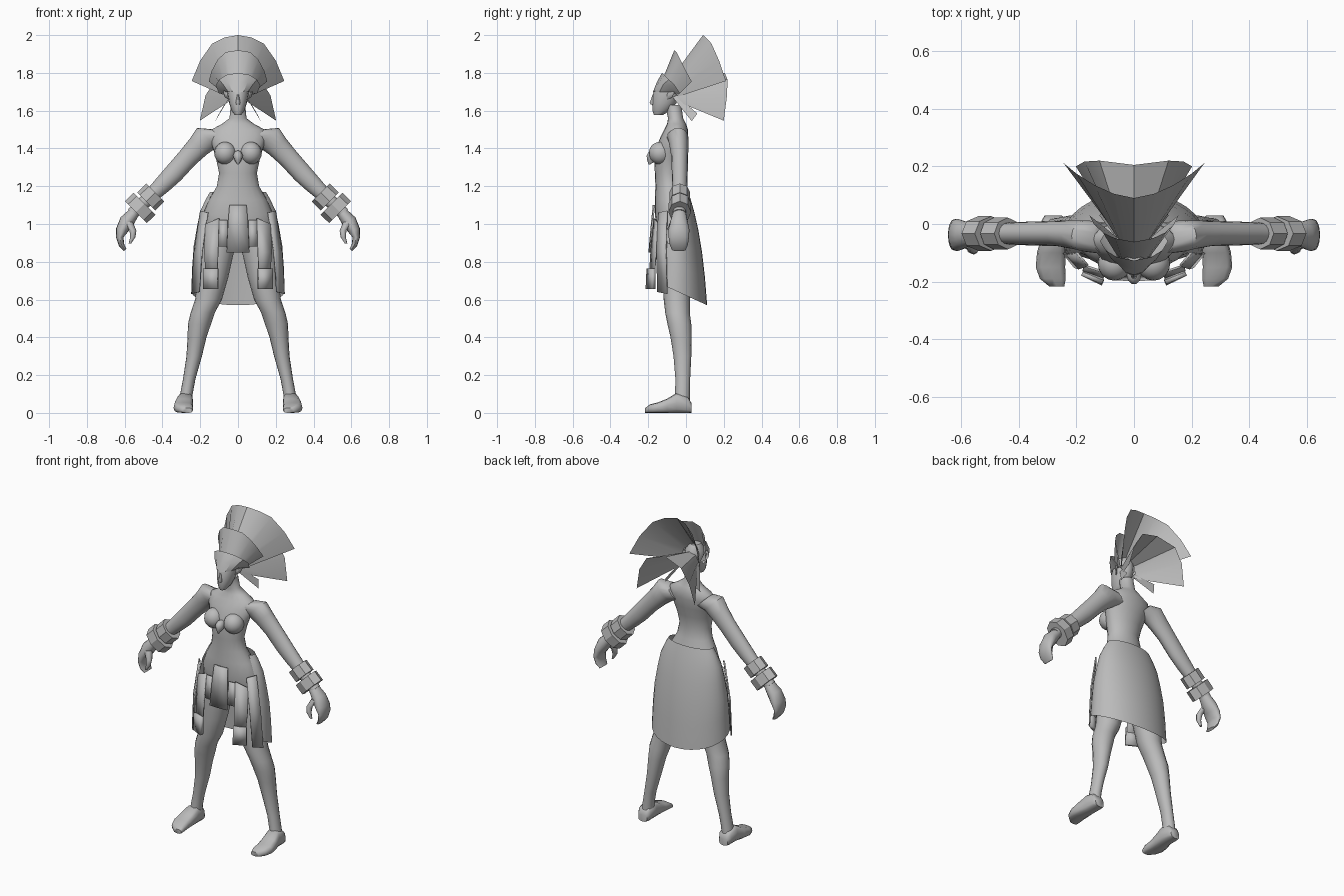
import bpy, bmesh, math
from mathutils import Vector

grey = bpy.data.materials.new("plain_grey")
grey.diffuse_color = (0.5, 0.5, 0.5, 1)
X, Y, Z = Vector((1, 0, 0)), Vector((0, 1, 0)), Vector((0, 0, 1))


def finish(name, bm, angle=40):
    bmesh.ops.recalc_face_normals(bm, faces=bm.faces)
    me = bpy.data.meshes.new(name)
    bm.to_mesh(me)
    bm.free()
    me.materials.append(grey)
    ob = bpy.data.objects.new(name, me)
    bpy.context.collection.objects.link(ob)
    bpy.ops.object.select_all(action='DESELECT')
    ob.select_set(True)
    bpy.context.view_layer.objects.active = ob
    bpy.ops.object.shade_smooth_by_angle(angle=math.radians(angle))
    return ob


def loft(name, rings, n=16, power=1.0, angle=50):
    """Closed skin over elliptical rings: (centre, half a, half b, axis u, axis v)."""
    bm = bmesh.new()
    loops = []
    for c, a, b, u, v in rings:
        loop = []
        for i in range(n):
            t = 2 * math.pi * i / n
            cs, sn = math.cos(t), math.sin(t)
            cs = math.copysign(abs(cs) ** power, cs)
            sn = math.copysign(abs(sn) ** power, sn)
            loop.append(bm.verts.new(Vector(c) + u * a * cs + v * b * sn))
        loops.append(loop)
    for p, q in zip(loops, loops[1:]):
        for i in range(n):
            j = (i + 1) % n
            bm.faces.new((p[i], p[j], q[j], q[i]))
    bm.faces.new(loops[0])
    bm.faces.new(loops[-1])
    return finish(name, bm, angle)


def upright(rows, s=1):
    """Horizontal rings from (z, centre x, half width, front y, back y)."""
    return [((s * cx, (f + b) / 2, z), w, (b - f) / 2, X, Y) for z, cx, w, f, b in rows]


def sheet(name, rows, mirror=False, thick=0, angle=30):
    """Grid surface through rows of points; mirror adds the left half."""
    bm = bmesh.new()
    grid = []
    for r in rows:
        if mirror:
            r = [(-x, y, z) for x, y, z in reversed(r[1:])] + list(r)
        grid.append([bm.verts.new(p) for p in r])
    for p, q in zip(grid, grid[1:]):
        for i in range(len(p) - 1):
            bm.faces.new((p[i], p[i + 1], q[i + 1], q[i]))
    ob = finish(name, bm, angle)
    if thick:
        mod = ob.modifiers.new("thickness", 'SOLIDIFY')
        mod.thickness = thick
        mod.offset = 0
    return ob


def ball(name, c, r):
    bm = bmesh.new()
    bmesh.ops.create_uvsphere(bm, u_segments=16, v_segments=10, radius=1)
    bmesh.ops.scale(bm, vec=r, verts=bm.verts)
    bmesh.ops.translate(bm, vec=c, verts=bm.verts)
    return finish(name, bm, 60)


# Torso and neck
loft("torso", upright([
    (.86, 0, .10, -.12, .0), (.95, 0, .185, -.15, .04), (1.05, 0, .185, -.165, .03),
    (1.13, 0, .152, -.165, .01), (1.2, 0, .112, -.162, -.015), (1.27, 0, .10, -.165, -.025),
    (1.34, 0, .115, -.168, -.015), (1.4, 0, .132, -.16, 0), (1.46, 0, .155, -.135, .01),
    (1.5, 0, .14, -.115, .01), (1.53, 0, .085, -.1, .0), (1.56, 0, .045, -.095, -.015),
    (1.63, 0, .038, -.11, -.025)]), 20)

# Head, nose and chest drop
loft("head", upright([
    (1.578, 0, .018, -.17, -.12), (1.60, 0, .034, -.178, -.085), (1.64, 0, .047, -.179, -.05),
    (1.69, 0, .056, -.174, -.03), (1.74, 0, .054, -.155, -.03), (1.775, 0, .03, -.13, -.06)]))
loft("nose", upright([(1.632, 0, .011, -.186, -.16), (1.642, 0, .012, -.192, -.16),
                      (1.685, 0, .006, -.177, -.16)]), 8)
loft("chest_drop", upright([
    (1.315, 0, .003, -.198, -.19), (1.34, 0, .02, -.208, -.15), (1.362, 0, .026, -.21, -.14),
    (1.382, 0, .018, -.2, -.14), (1.388, 0, .005, -.18, -.14)]), 10)

tilt_u = Vector((.7, 0, .7))
for s, side in ((1, "right"), (-1, "left")):
    M = Vector((s, 1, 1))
    u = tilt_u * M

    # Breast and pointed ear
    ball("breast_" + side, (s * .068, -.137, 1.375), (.058, .06, .06))
    loft("ear_" + side, [
        ((s * .05, -.1, 1.675), .008, .016, X, Z), ((s * .068, -.075, 1.695), .007, .026, X, Z),
        ((s * .082, -.045, 1.725), .002, .003, X, Z)], 8)

    # Arm
    loft("arm_" + side, [((s * x, y, z), a, b, u, Y) for x, y, z, a, b in (
        (.10, -.05, 1.46, .06, .055), (.165, -.042, 1.457, .074, .055),
        (.21, -.037, 1.41, .062, .05), (.265, -.033, 1.352, .055, .044),
        (.34, -.033, 1.268, .053, .042), (.40, -.033, 1.207, .047, .04),
        (.48, -.033, 1.13, .036, .034), (.56, -.035, 1.055, .033, .034))])

    # Two stepped wrist cuffs
    d = Vector((.72, 0, -.7)) * M
    for k, (cx, cz, r, ry, h) in enumerate(((.462, 1.143, .068, .055, .034),
                                            (.518, 1.085, .083, .06, .032))):
        c = Vector((s * cx, -.033, cz))
        loft("cuff_%d_%s" % (k + 1, side), [(c - d * h, r, ry, u, Y), (c + d * h, r, ry, u, Y)],
             8, 1, 30)

    # Curled hand with thumb
    loft("hand_" + side, [((s * x, y, z), a, b, Vector((s * c, 0, e)), Y)
                          for x, y, z, a, b, c, e in (
        (.55, -.035, 1.06, .03, .034, .7, .7), (.588, -.037, 1.015, .04, .046, .85, .5),
        (.612, -.038, .97, .034, .056, .97, .2), (.626, -.038, .93, .02, .054, 1, 0),
        (.617, -.038, .89, .015, .048, .9, -.4), (.598, -.038, .862, .009, .036, .8, -.6))])
    loft("thumb_" + side, [((s * x, y, z), a, a, X, Y) for x, y, z, a in (
        (.58, -.06, 1.01, .024), (.556, -.085, .965, .018), (.557, -.092, .93, .014),
        (.572, -.092, .897, .007))], 8)

    # Leg and foot
    loft("leg_" + side, upright([
        (.97, .095, .085, -.13, .04), (.85, .112, .09, -.13, .04), (.72, .133, .082, -.125, .03),
        (.6, .156, .071, -.118, .022), (.53, .187, .064, -.11, .02), (.47, .204, .061, -.098, .028),
        (.4, .217, .05, -.082, .03), (.3, .232, .041, -.066, .028), (.18, .258, .033, -.056, .022),
        (.1, .273, .033, -.058, .02), (.04, .278, .036, -.06, .02)], s))
    loft("foot_" + side, [((s * cx, y, h / 2), w, h / 2, X, Z) for y, cx, w, h in (
        (.03, .28, .03, .05), (.01, .28, .042, .085), (-.05, .28, .043, .105),
        (-.1, .287, .05, .075), (-.15, .29, .051, .055), (-.19, .282, .045, .045),
        (-.217, .268, .026, .026))], 12, .65)

    # Hanging skirt strips with square end plate
    sheet("outer_strip_" + side, [[(s * .16, -.145, 1.06), (s * .198, -.1, 1.07)],
                                  [(s * .19, -.155, .85), (s * .232, -.105, .85)],
                                  [(s * .205, -.15, .64), (s * .245, -.1, .63)]], thick=.008)
    sheet("front_strip_" + side, [[(s * .10, -.168, 1.03), (s * .172, -.145, 1.0)],
                                  [(s * .105, -.185, .85), (s * .178, -.158, .85)],
                                  [(s * .11, -.192, .73), (s * .17, -.168, .73)]], thick=.008)
    sheet("inner_strip_" + side, [[(s * .055, -.168, 1.02), (s * .10, -.165, 1.02)],
                                  [(s * .058, -.185, .88), (s * .105, -.178, .88)]], thick=.006)
    sheet("end_plate_" + side, [[(s * .108, -.2, .765), (s * .18, -.17, .765)],
                                [(s * .108, -.205, .655), (s * .18, -.17, .655)]], thick=.02)

    # Small flap beneath the ear
    sheet("neck_flap_" + side, [[(s * .045, -.07, 1.67), (s * .045, -.05, 1.68)],
                                [(s * .12, .03, 1.545), (s * .1, .06, 1.585)]])

# Centre loincloth
sheet("loincloth", [[(0, -.172, 1.1), (.045, -.168, 1.1)], [(0, -.182, 1.0), (.053, -.178, 1.0)],
                    [(0, -.195, .85), (.06, -.192, .85)]], True, .008)

# Wrapped back skirt, open at the front, hem lowest at the back
rows = []
for z, w, back in ((1.17, .148, .012), (1.13, .17, .025), (1.06, .2, .045), (.97, .217, .065),
                   (.85, .235, .085), (.72, .243, .1), (.57, .248, .112)):
    row = []
    for i in range(11):
        t = math.radians(11.8 * i)
        y = -.05 + (back + .05) * math.cos(t)
        rise = .11 * (back - y) / .24 * (1.17 - z) / .6
        row.append((w * math.sin(t), y, z + rise))
    rows.append(row)
sheet("skirt", rows, True)

# Headdress: brow cap, middle crown, tall fan and rear arch
sheet("brow_cap", [
    [(0, -.177, 1.695), (.03, -.168, 1.70), (.052, -.14, 1.70), (.062, -.1, 1.70), (.058, -.06, 1.69)],
    [(0, -.155, 1.75), (.05, -.145, 1.75), (.08, -.12, 1.74), (.09, -.085, 1.72), (.075, -.05, 1.69)],
    [(0, -.127, 1.80), (.06, -.115, 1.79), (.1, -.09, 1.765), (.118, -.06, 1.735), (.1, -.03, 1.69)]],
    True)
sheet("middle_crown", [
    [(0, -.135, 1.74), (.04, -.125, 1.74), (.065, -.1, 1.73), (.07, -.065, 1.70), (.06, -.045, 1.68)],
    [(0, -.062, 1.92), (.065, -.05, 1.91), (.108, -.03, 1.87), (.14, 0, 1.81), (.155, .03, 1.755)]],
    True)
sheet("tall_fan", [
    [(0, -.08, 1.77), (.03, -.07, 1.76), (.05, -.055, 1.74), (.06, -.045, 1.71), (.058, -.04, 1.675)],
    [(0, .09, 2.0), (.07, .105, 1.988), (.137, .135, 1.955), (.2, .175, 1.865), (.245, .212, 1.757)]],
    True)
sheet("rear_arch", [
    [(0, -.04, 1.74), (.035, -.045, 1.725), (.05, -.05, 1.69), (.045, -.05, 1.65)],
    [(0, .205, 1.80), (.12, .22, 1.765), (.172, .217, 1.68), (.202, .2, 1.547)]], True)
